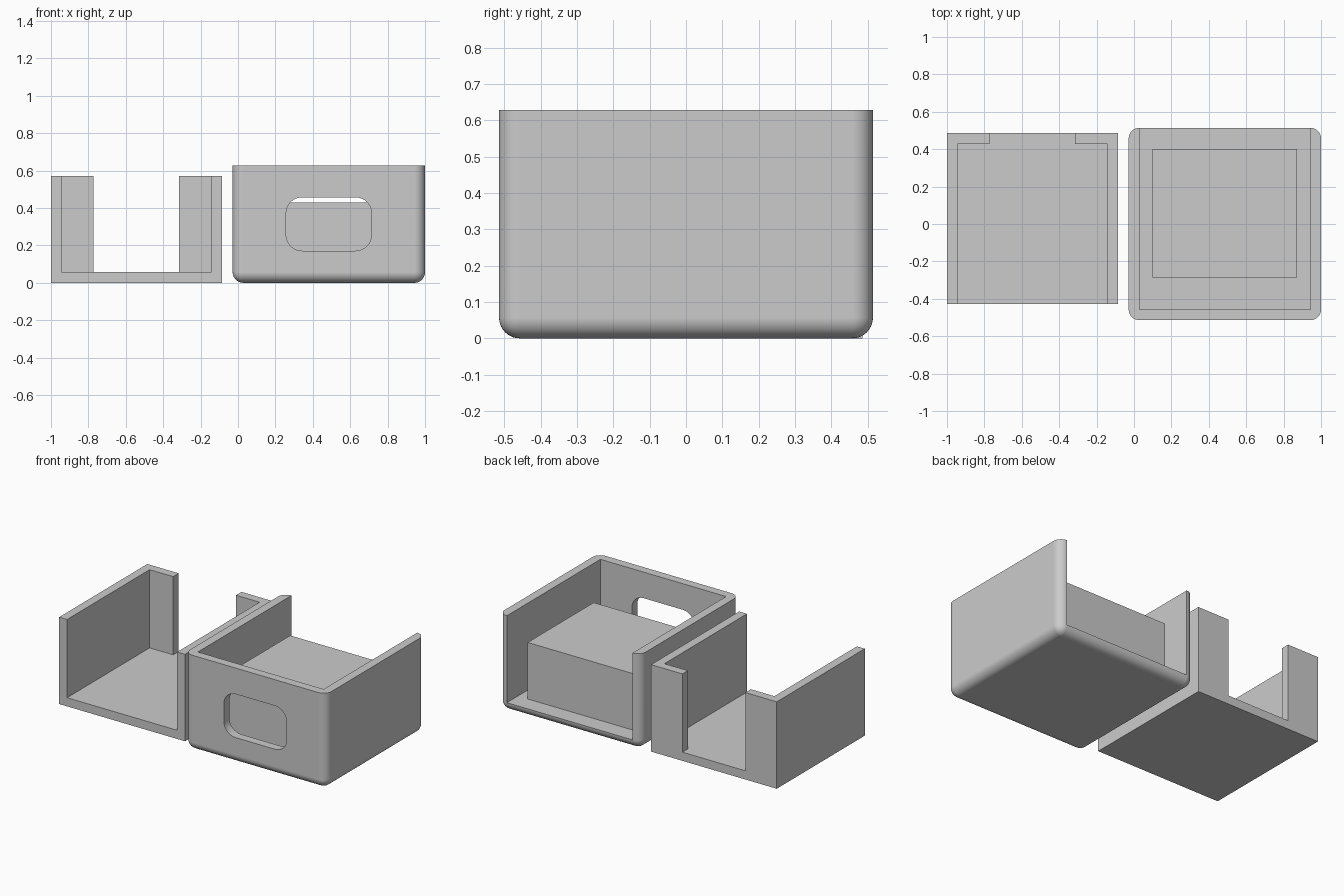
import bpy, bmesh
from math import cos, sin, pi, radians
from mathutils import Vector

default = bpy.data.objects.get("Cube")
if default:
    bpy.data.objects.remove(default, do_unlink=True)

U = 2 / 70      # one design unit: walls are two units thick
WALL = 2

grey = bpy.data.materials.new("light_grey")
grey.use_nodes = True
grey.diffuse_color = (0.6, 0.6, 0.6, 1)
grey.node_tree.nodes["Principled BSDF"].inputs["Base Color"].default_value = (0.6, 0.6, 0.6, 1)


def prism(name, outline, direction, rounding=0):
    """Extrude a closed outline; optionally round every edge below the top."""
    bm = bmesh.new()
    base = bm.faces.new([bm.verts.new(Vector(p) * U) for p in outline])
    grown = bmesh.ops.extrude_face_region(bm, geom=[base])
    moved = [g for g in grown["geom"] if isinstance(g, bmesh.types.BMVert)]
    bmesh.ops.translate(bm, verts=moved, vec=Vector(direction) * U)
    bmesh.ops.recalc_face_normals(bm, faces=bm.faces)
    if rounding:
        top = max(v.co.z for v in bm.verts)
        edges = [e for e in bm.edges if min(v.co.z for v in e.verts) < top - 1e-5]
        bmesh.ops.bevel(bm, geom=edges, offset=rounding * U, segments=10,
                        profile=0.5, affect='EDGES', clamp_overlap=True)
    mesh = bpy.data.meshes.new(name)
    bm.to_mesh(mesh)
    bm.free()
    mesh.materials.append(grey)
    obj = bpy.data.objects.new(name, mesh)
    bpy.context.collection.objects.link(obj)
    return obj


def block(name, x0, x1, y0, y1, z0, z1, rounding=0):
    outline = [(x0, y0, z0), (x1, y0, z0), (x1, y1, z0), (x0, y1, z0)]
    return prism(name, outline, (0, 0, z1 - z0), rounding)


def activate(obj):
    bpy.ops.object.select_all(action='DESELECT')
    obj.select_set(True)
    bpy.context.view_layer.objects.active = obj


def cut(obj, cutter):
    """Subtract the cutter and discard it."""
    mod = obj.modifiers.new("cut", 'BOOLEAN')
    mod.operation, mod.solver, mod.object = 'DIFFERENCE', 'EXACT', cutter
    activate(obj)
    bpy.ops.object.modifier_apply(modifier=mod.name)
    bpy.data.objects.remove(cutter, do_unlink=True)


# Square tray: open front, two corner returns at the back
tray = block("tray", -35, -3, -15, 17, 0, 20)
t_shape = [(-33, -16), (-5, -16), (-5, 15), (-11, 15),
           (-11, 18), (-27, 18), (-27, 15), (-33, 15)]
cut(tray, prism("tray_cutter", [(x, y, WALL) for x, y in t_shape], (0, 0, 20)))

# Rounded outer case: open top and back
case = block("outer_case", -1, 35, -18, 18, 0, 22, rounding=2)
cut(case, block("cavity_cutter", 1, 33, -16, 20, WALL, 24))

# Rounded window through the front wall of the case
cx, cz, half_w, half_h, r, steps = 17, 11, 8, 5, 3, 8
window = []
for i, (sx, sz) in enumerate([(1, 1), (-1, 1), (-1, -1), (1, -1)]):
    for k in range(steps + 1):
        a = (i + k / steps) * pi / 2
        window.append((cx + sx * (half_w - r) + r * cos(a), -20,
                       cz + sz * (half_h - r) + r * sin(a)))
cut(case, prism("window_cutter", window, (0, 6, 0)))

# Smooth rounded edges, flat faces kept flat
activate(case)
bpy.ops.object.shade_smooth_by_angle(angle=radians(30))
normals = case.modifiers.new("flat_faces", 'WEIGHTED_NORMAL')
normals.keep_sharp = True

# Solid block standing on the case floor
block("inner_block", 3.5, 30.5, -10, 14, WALL - 0.5, 15)
